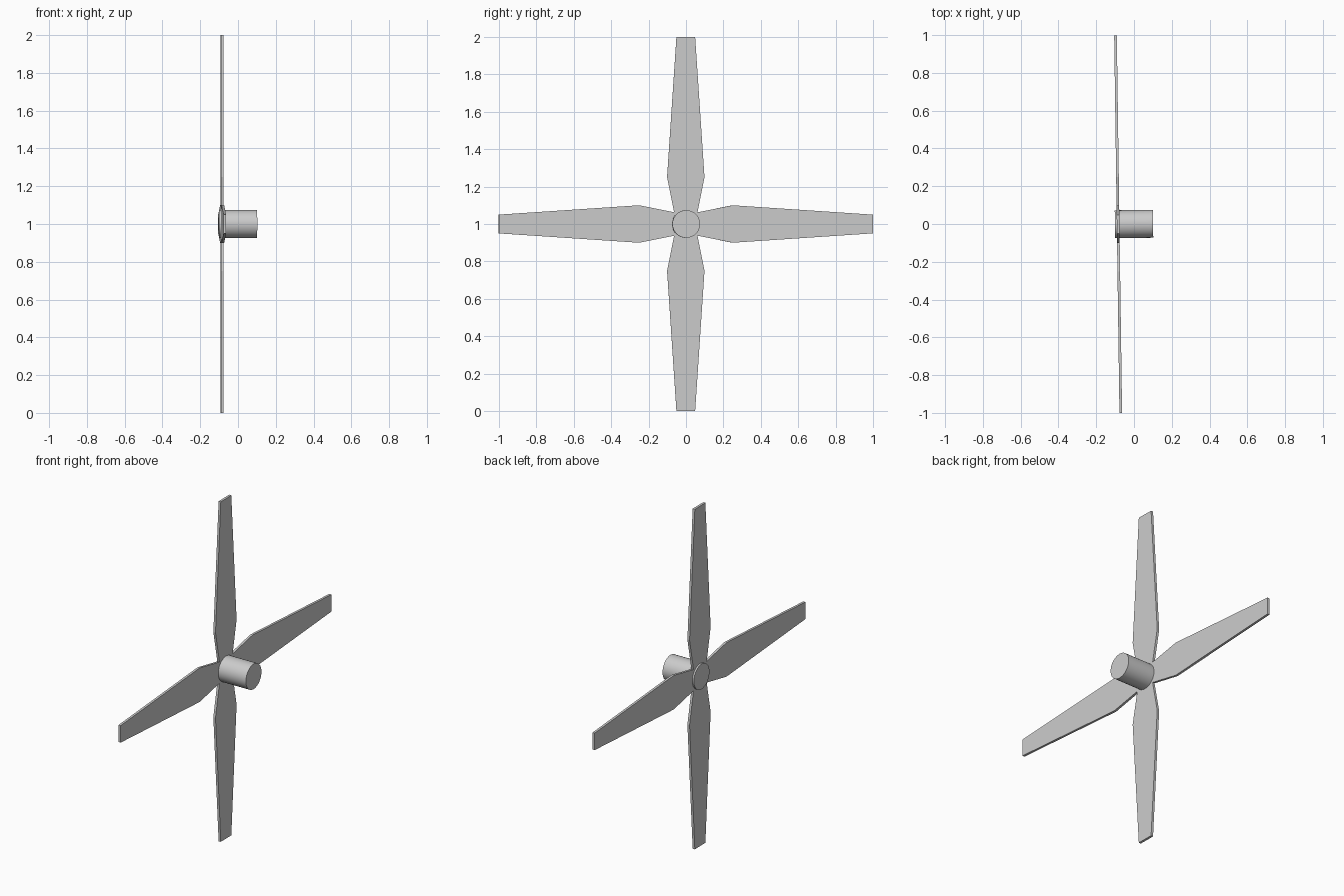
import bpy, bmesh, math
from mathutils import Matrix

if "Cube" in bpy.data.objects:
    bpy.data.objects.remove(bpy.data.objects["Cube"])

YAW = Matrix.Rotation(math.radians(0.8), 4, 'Z')   # slight turn of the whole propeller
PLACE = Matrix.Translation((0, 0, 1)) @ YAW
BLADE_X, THICK = -0.084, 0.014


def finish(bm, name, matrix):
    bmesh.ops.transform(bm, matrix=matrix, verts=bm.verts)
    bmesh.ops.recalc_face_normals(bm, faces=bm.faces)
    mesh = bpy.data.meshes.new(name)
    bm.to_mesh(mesh)
    bm.free()
    obj = bpy.data.objects.new(name, mesh)
    bpy.context.collection.objects.link(obj)
    return obj


# Four flat blades, mitred at the centre so they meet without overlap
half = [(0.0625, 0.0625), (0.1, 0.25), (0.05, 1.0)]
outline = [(0, 0)] + half + [(-y, z) for y, z in reversed(half)]
for i in range(4):
    bm = bmesh.new()
    face = bm.faces.new([bm.verts.new((BLADE_X - THICK / 2, y, z)) for y, z in outline])
    ext = bmesh.ops.extrude_face_region(bm, geom=[face], use_keep_orig=True)
    moved = [g for g in ext['geom'] if isinstance(g, bmesh.types.BMVert)]
    bmesh.ops.translate(bm, vec=(THICK, 0, 0), verts=moved)
    finish(bm, f"blade_{i + 1}", PLACE @ Matrix.Rotation(math.pi / 2 * i, 4, 'X'))

# Hub cylinder along x
bm = bmesh.new()
bmesh.ops.create_cone(bm, cap_ends=True, segments=48, radius1=0.074, radius2=0.074, depth=0.202)
hub = finish(bm, "hub", PLACE @ Matrix.Rotation(math.pi / 2, 4, 'Y'))
bpy.context.view_layer.objects.active = hub
hub.select_set(True)
bpy.ops.object.shade_smooth_by_angle(angle=math.radians(30))
